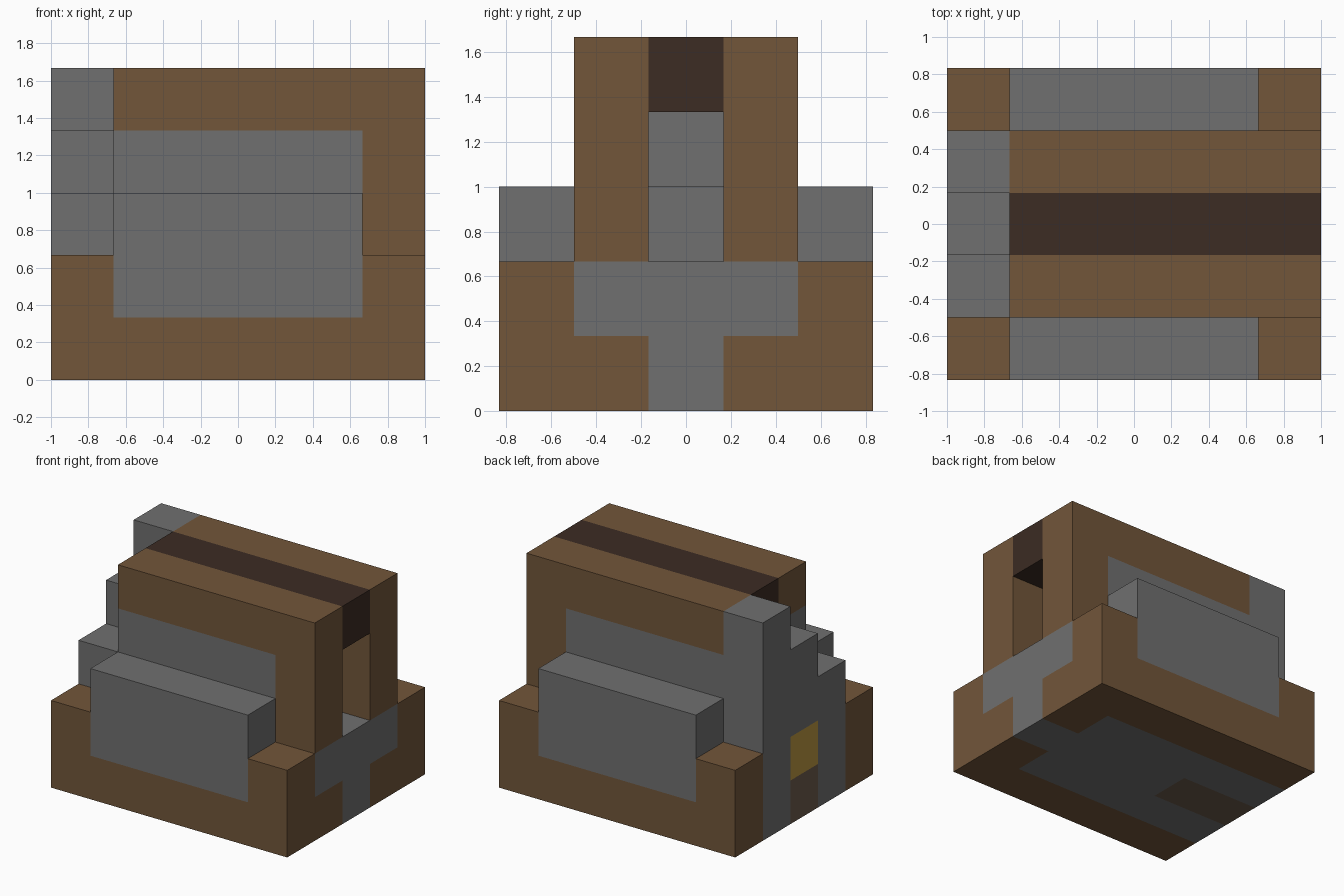
import bpy
import bmesh
from mathutils import Vector

cube = bpy.data.objects.get("Cube")
if cube:
    bpy.data.objects.remove(cube, do_unlink=True)

CELL = 1 / 3                      # every part sits on this grid
ORIGIN = Vector((-1, -2.5 * CELL, 0))


def material(name, rgb):
    mat = bpy.data.materials.new(name)
    mat.use_nodes = True
    color = (*rgb, 1)
    mat.diffuse_color = color
    mat.node_tree.nodes["Principled BSDF"].inputs["Base Color"].default_value = color
    return mat


MATERIALS = [
    material("stone_gray", (0.162, 0.162, 0.162)),
    material("wood_brown", (0.168, 0.093, 0.042)),
    material("dark_wood", (0.045, 0.025, 0.017)),
    material("ember_yellow", (0.49, 0.31, 0.054)),
    material("ash_brown", (0.15, 0.105, 0.07)),
]
STONE, WOOD, DARK, EMBER, ASH = range(len(MATERIALS))


def block(name, low, high, color):
    """Box between two grid corners; color is a slot or a rule per grid cell."""
    low, high = Vector(low), Vector(high)
    size = high - low
    bm = bmesh.new()
    bmesh.ops.create_cube(bm, size=1)
    for v in bm.verts:
        v.co = low + Vector((c + 0.5) * s for c, s in zip(v.co, size))
    if callable(color):
        # slice along the grid so each cell face can be coloured
        for axis in range(3):
            normal = Vector(float(a == axis) for a in range(3))
            for step in range(int(low[axis]) + 1, int(high[axis])):
                bmesh.ops.bisect_plane(bm, geom=bm.verts[:] + bm.edges[:] + bm.faces[:],
                                       plane_co=normal * step, plane_no=normal)
    bm.normal_update()
    for f in bm.faces:
        inside = f.calc_center_median() - f.normal * 0.5
        cell = [int(c) for c in inside]
        f.material_index = color(*cell) if callable(color) else color
    for v in bm.verts:
        v.co = ORIGIN + v.co * CELL
    mesh = bpy.data.meshes.new(name)
    bm.to_mesh(mesh)
    bm.free()
    for mat in MATERIALS:
        mesh.materials.append(mat)
    obj = bpy.data.objects.new(name, mesh)
    bpy.context.collection.objects.link(obj)


def base_color(x, y, z):
    middle = 1 <= y <= 3
    if y == 2 and x == 0:
        return EMBER if z else ASH
    if y == 2 and x == 1 and z == 0:
        return ASH
    if x == 0:
        return STONE if middle else WOOD
    if x == 5:
        return STONE if y == 2 or (middle and z) else WOOD
    return STONE if middle or z else WOOD


def wall_color(x, y, z):
    return WOOD if x == 5 or z == 4 else STONE


# Foundation
block("base", (0, 0, 0), (6, 5, 2), base_color)

# Matching walls and side ledges, front and back
for side, wall_y, ledge_y in (("front", 1, 0), ("back", 3, 4)):
    block(side + "_wall", (1, wall_y, 2), (6, wall_y + 1, 5), wall_color)
    block(side + "_ledge", (1, ledge_y, 2), (5, ledge_y + 1, 3), STONE)

# Roof beam over the passage and the low step inside it
block("roof_beam", (1, 2, 4), (6, 3, 5), DARK)
block("passage_step", (1, 2, 2), (2, 3, 3), STONE)

# Stone steps rising toward the back at the closed end
for y in range(1, 4):
    block(f"end_step_{y}", (0, y, 2), (1, y + 1, y + 2), STONE)
